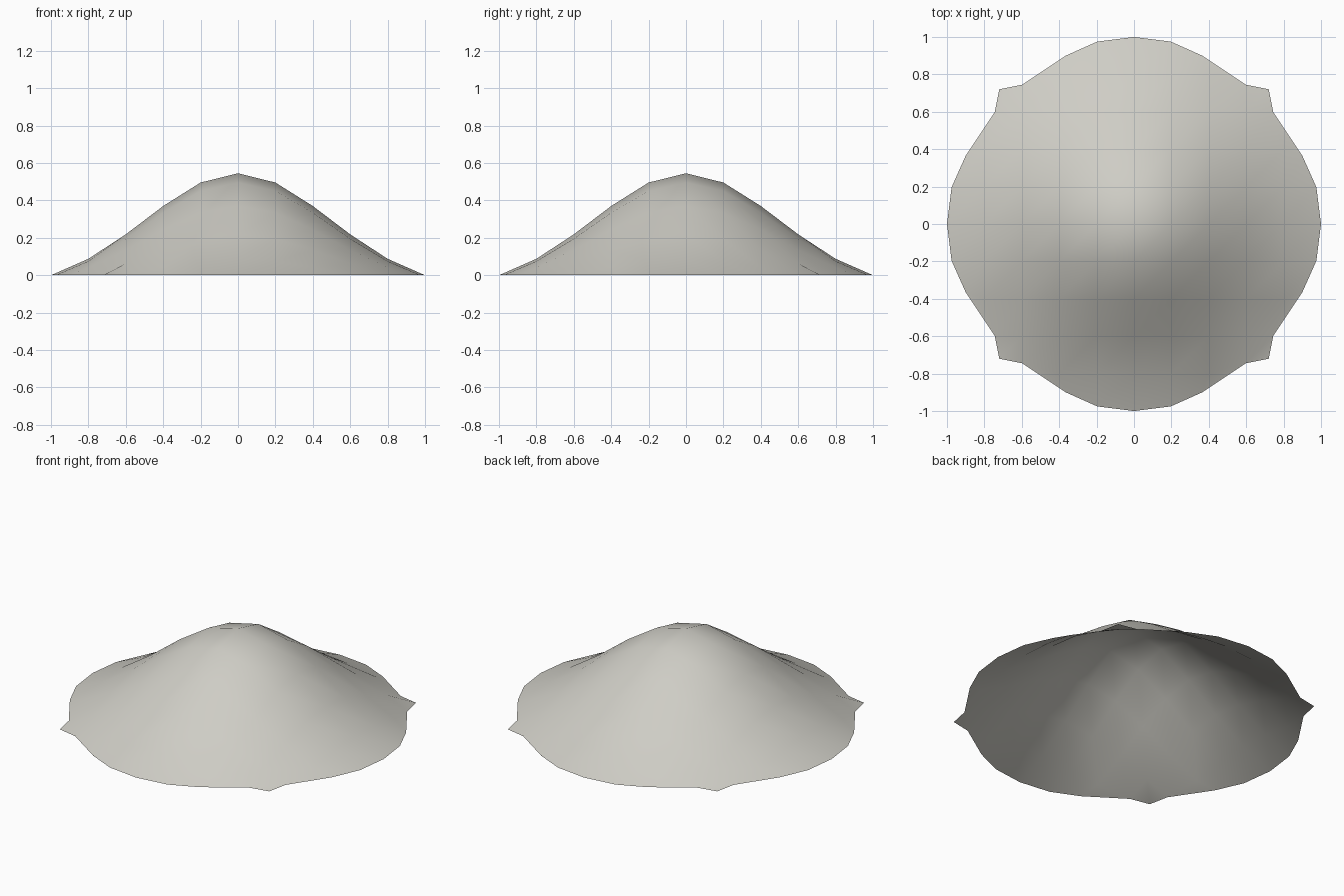
import bpy
import bmesh
from math import exp

cube = bpy.data.objects.get("Cube")
if cube:
    bpy.data.objects.remove(cube, do_unlink=True)

PEAK = 0.545
FALLOFF = 2.05

# Rim targets by grid cell: (outer index, inner index) -> (outer, inner) position
RIM = {
    (5, 0): (1.0, 0.0), (5, 1): (0.975, 0.197), (5, 2): (0.9, 0.365),
    (5, 3): (0.745, 0.597), (4, 3): (0.745, 0.597),
    (4, 4): (0.72, 0.72), (5, 4): (0.72, 0.72), (5, 5): (0.72, 0.72),
}


def hill_height(r):
    """Bell-shaped slope that reaches the ground at radius 1."""
    base = exp(-FALLOFF)
    return max(0.0, PEAK * (exp(-FALLOFF * r * r) - base) / (1 - base))


# Warm grey surface
stone = bpy.data.materials.new("warm_grey")
colour = (0.62, 0.61, 0.56, 1.0)
stone.diffuse_color = colour
stone.use_nodes = True
stone.node_tree.nodes["Principled BSDF"].inputs["Base Color"].default_value = colour

# Square grid pulled into a rounded, open-bottomed hill
bm = bmesh.new()
bmesh.ops.create_grid(bm, x_segments=10, y_segments=10, size=1.0)
for v in bm.verts:
    ax, ay = round(abs(v.co.x) * 5), round(abs(v.co.y) * 5)
    target = RIM.get((max(ax, ay), min(ax, ay)))
    if target:
        px, py = target if ax >= ay else target[::-1]
        v.co.x = px if v.co.x > 0 else -px
        v.co.y = py if v.co.y > 0 else -py
        v.co.z = 0.0
    else:
        v.co.z = hill_height(v.co.xy.length)

# Collapse the unused grid corners into the four small rim points
bmesh.ops.remove_doubles(bm, verts=bm.verts, dist=0.001)
bmesh.ops.recalc_face_normals(bm, faces=bm.faces)
if sum(f.normal.z for f in bm.faces) < 0:
    bmesh.ops.reverse_faces(bm, faces=bm.faces)
for f in bm.faces:
    f.smooth = True

mesh = bpy.data.meshes.new("hill")
bm.to_mesh(mesh)
bm.free()
mesh.materials.append(stone)
hill = bpy.data.objects.new("hill", mesh)
bpy.context.collection.objects.link(hill)
